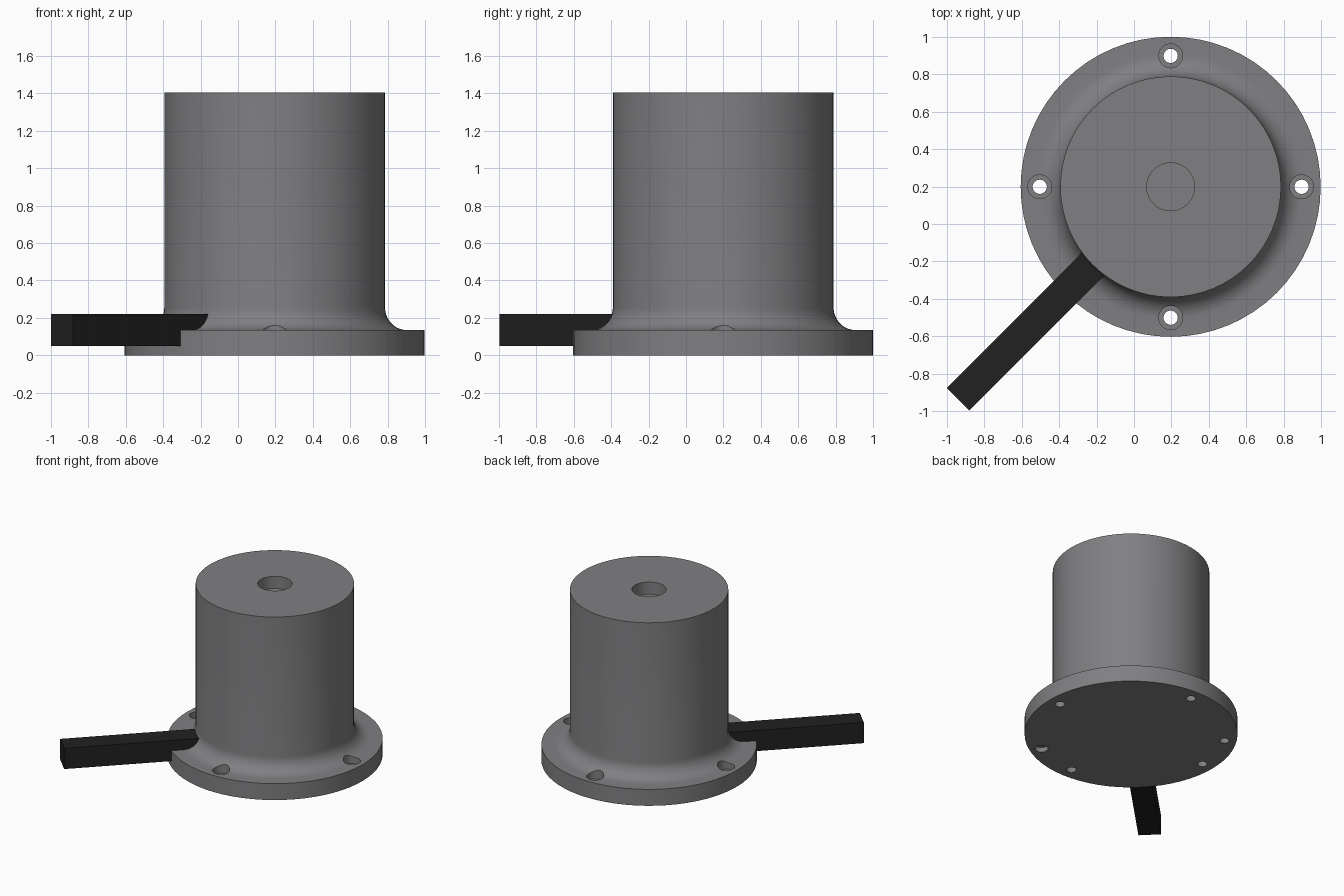
import bpy, bmesh
from math import cos, sin, pi, radians
from mathutils import Matrix

if "Cube" in bpy.data.objects:
    bpy.data.objects.remove(bpy.data.objects["Cube"])

CX, CY = 0.196, 0.199
SEG = 64


def paint(ob, name, color):
    mat = bpy.data.materials.new(name)
    mat.diffuse_color = color
    mat.use_nodes = True
    mat.node_tree.nodes["Principled BSDF"].inputs["Base Color"].default_value = mat.diffuse_color
    ob.data.materials.clear()
    ob.data.materials.append(mat)


def lathe(name, profile, x, y, seg):
    """Closed solid turned from (radius, z) points; radius 0 is a pole."""
    bm = bmesh.new()
    rings = []
    for r, z in profile:
        if r == 0:
            rings.append([bm.verts.new((x, y, z))] * seg)
        else:
            rings.append([bm.verts.new((x + r * cos(2 * pi * i / seg),
                                        y + r * sin(2 * pi * i / seg), z))
                          for i in range(seg)])
    for a, b in zip(rings, rings[1:]):
        for i in range(seg):
            j = (i + 1) % seg
            quad = [a[i], a[j], b[j], b[i]]
            bm.faces.new(list(dict.fromkeys(quad)))
    bmesh.ops.recalc_face_normals(bm, faces=bm.faces)
    me = bpy.data.meshes.new(name)
    bm.to_mesh(me)
    bm.free()
    ob = bpy.data.objects.new(name, me)
    bpy.context.collection.objects.link(ob)
    return ob


def activate(ob):
    bpy.ops.object.select_all(action='DESELECT')
    ob.select_set(True)
    bpy.context.view_layer.objects.active = ob


# Flanged body: base disc, concave fillet, cylinder, shallow recess in the top
R_F = 0.12
fillet = [(0.71 - R_F * sin(a), 0.255 - R_F * cos(a))
          for a in (radians(90 * k / 10) for k in range(11))]
profile = ([(0, 0), (0.802, 0), (0.802, 0.135)] + fillet +
           [(0.59, 1.405), (0.128, 1.405), (0.128, 1.305), (0, 1.305)])
body = lathe("flanged_body", profile, CX, CY, SEG)

# Cutters: four counterbored screw holes and two blind holes underneath
cutters = []
for k in range(4):
    a = k * pi / 2
    cutters.append(lathe("screw_hole_cutter",
                         [(0, -0.1), (0.038, -0.1), (0.038, 0.085),
                          (0.064, 0.085), (0.064, 0.3), (0, 0.3)],
                         CX + 0.7 * cos(a), CY + 0.7 * sin(a), 32))
for deg, r, depth in ((302, 0.05, 0.04), (148, 0.036, 0.06)):
    a = radians(deg)
    cutters.append(lathe("blind_hole_cutter",
                         [(0, -0.1), (r, -0.1), (r, depth), (0, depth)],
                         CX + 0.71 * cos(a), CY + 0.71 * sin(a), 32))

activate(body)
for c in cutters:
    c.hide_render = True
    mod = body.modifiers.new("hole", 'BOOLEAN')
    mod.operation = 'DIFFERENCE'
    mod.solver = 'EXACT'
    mod.object = c
    bpy.ops.object.modifier_apply(modifier=mod.name)
for c in cutters:
    bpy.data.objects.remove(c, do_unlink=True)
activate(body)
bpy.ops.object.shade_smooth_by_angle(angle=radians(30))
paint(body, "dark_grey", (0.215, 0.215, 0.225, 1))

# Square black arm running out diagonally from the body
r0, r1, w, z0, z1 = 0.58, 1.608, 0.17, 0.05, 0.22
bm = bmesh.new()
bmesh.ops.create_cube(bm, size=1)
bm.transform(Matrix.Translation((CX, CY, (z0 + z1) / 2))
             @ Matrix.Rotation(radians(225), 4, 'Z')
             @ Matrix.Translation(((r0 + r1) / 2, 0, 0))
             @ Matrix.Diagonal((r1 - r0, w, z1 - z0, 1)))
me = bpy.data.meshes.new("arm")
bm.to_mesh(me)
bm.free()
arm = bpy.data.objects.new("arm", me)
bpy.context.collection.objects.link(arm)
paint(arm, "black", (0.015, 0.015, 0.015, 1))
